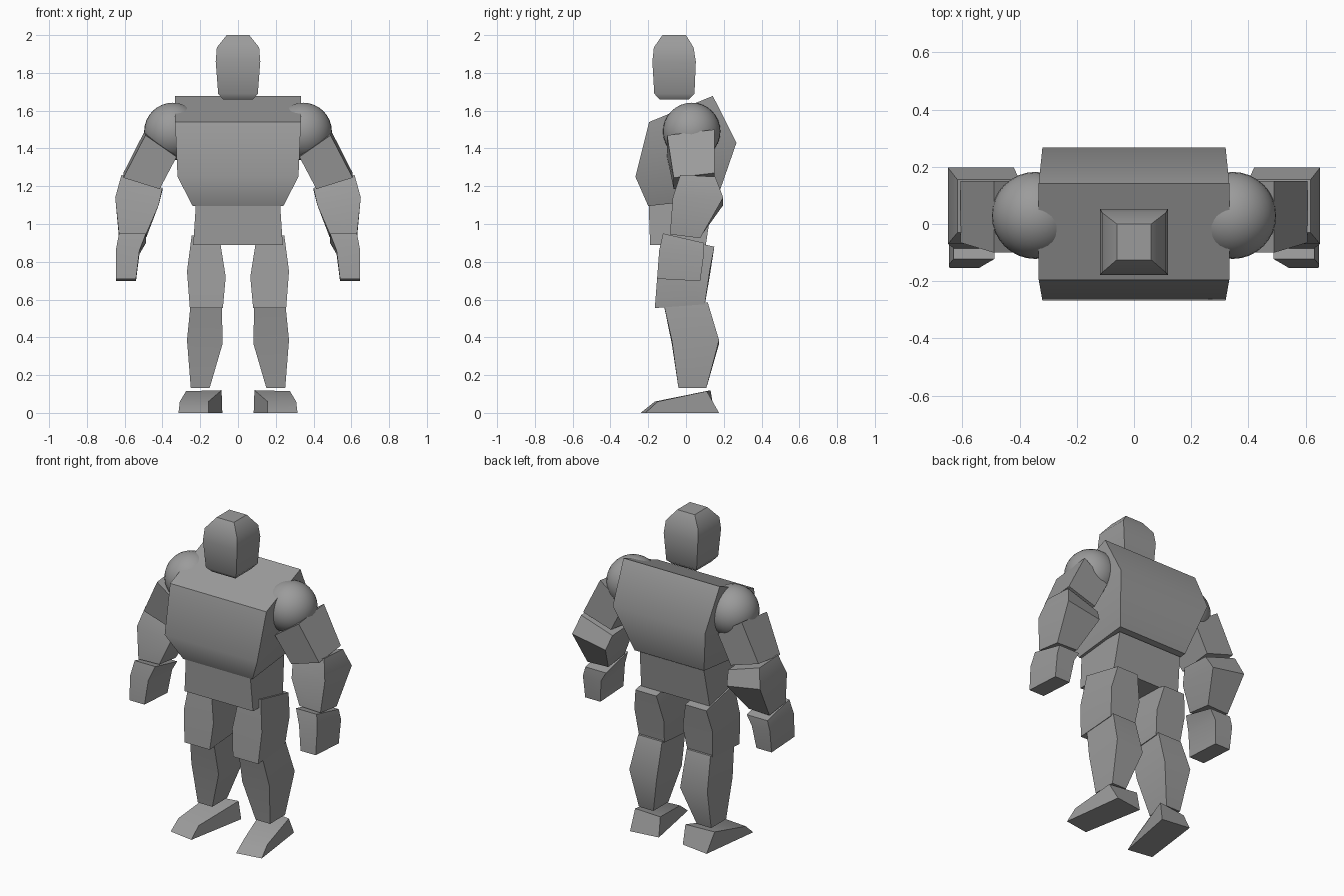
import bpy, math

if "Cube" in bpy.data.objects:
    bpy.data.objects.remove(bpy.data.objects["Cube"])

# one flat grey for the whole figure
grey = bpy.data.materials.new("mid_grey")
grey.diffuse_color = (0.33, 0.33, 0.33, 1)
grey.use_nodes = True
grey.node_tree.nodes["Principled BSDF"].inputs["Base Color"].default_value = grey.diffuse_color


def finish(ob, angle):
    ob.data.materials.append(grey)
    bpy.ops.object.select_all(action='DESELECT')
    bpy.context.view_layer.objects.active = ob
    ob.select_set(True)
    bpy.ops.object.shade_smooth_by_angle(angle=math.radians(angle))


def loft(name, rings, side=1, angle=44):
    """Skin four-cornered rings, listed from top to bottom."""
    verts = [(side * x, y, z) for ring in rings for x, y, z in ring]
    last = 4 * (len(rings) - 1)
    faces = [(3, 2, 1, 0), (last, last + 1, last + 2, last + 3)]
    for k in range(0, last, 4):
        for i in range(4):
            j = (i + 1) % 4
            faces.append((k + i, k + j, k + j + 4, k + i + 4))
    me = bpy.data.meshes.new(name)
    me.from_pydata(verts, [], faces)
    ob = bpy.data.objects.new(name, me)
    bpy.context.collection.objects.link(ob)
    # make normals point outwards
    bpy.context.view_layer.objects.active = ob
    ob.select_set(True)
    bpy.ops.object.mode_set(mode='EDIT')
    bpy.ops.mesh.select_all(action='SELECT')
    bpy.ops.mesh.normals_make_consistent(inside=False)
    bpy.ops.object.mode_set(mode='OBJECT')
    finish(ob, angle)
    return ob


def ring(x0, x1, y0, y1, z0, z1=None, dz=0.0):
    """Corners with height z0 at x0, z1 at x1, and dz added at the back."""
    z1 = z0 if z1 is None else z1
    return [(x0, y0, z0), (x1, y0, z1), (x1, y1, z1 + dz), (x0, y1, z0 + dz)]


def sym(w, y0, y1, z, dz=0.0):
    return ring(-w, w, y0, y1, z, z, dz)


# head
loft("head", [sym(.06, -.125, 0, 2.0), sym(.112, -.17, .04, 1.935),
              sym(.118, -.178, .052, 1.86), sym(.105, -.168, .045, 1.69),
              sym(.08, -.14, .015, 1.66)])

# chest and waist
loft("chest", [sym(.333, -.195, .142, 1.54, .138), sym(.32, -.268, .267, 1.25, .18),
               sym(.24, -.2, .165, 1.095, .04)], angle=50)
loft("waist", [sym(.222, -.198, .14, 1.12), sym(.237, -.19, .105, .89)])

for s, tag in ((1, "left"), (-1, "right")):
    # shoulder ball
    bpy.ops.mesh.primitive_uv_sphere_add(segments=32, ring_count=16, radius=.152,
                                         location=(s * .345, .03, 1.49))
    ball = bpy.context.object
    ball.name = tag + "_shoulder"
    finish(ball, 44)

    # arm
    loft(tag + "_upper_arm", [ring(.325, .49, -.1, .15, 1.355, 1.47, .03),
                              ring(.415, .607, -.065, .15, 1.185, 1.245, .025)], s)
    loft(tag + "_forearm", [ring(.4, .617, -.03, .155, 1.19, 1.26, -.01),
                            ring(.42, .65, -.07, .197, 1.1, 1.14, 0),
                            ring(.485, .63, -.085, .075, .95, .945, -.02)], s)
    loft(tag + "_hand", [ring(.487, .63, -.122, .095, .95, .95, -.05),
                         ring(.522, .647, -.142, .095, .86, .86, -.02),
                         ring(.54, .645, -.153, .075, .71, .71, -.012)], s)

    # leg
    loft(tag + "_thigh", [ring(.1, .245, -.125, .15, .94, .94, -.06),
                          ring(.065, .27, -.15, .125, .72, .75, 0),
                          ring(.08, .255, -.165, .1, .555, .555, .02)], s)
    loft(tag + "_shin", [ring(.085, .25, -.12, .115, .585),
                         ring(.082, .27, -.075, .175, .365, .385, 0),
                         ring(.15, .25, -.04, .108, .132)], s)

    # foot, turned outwards
    loft(tag + "_foot", [
        [(.157, -.165, .06), (.308, -.15, .06), (.275, .11, .115), (.087, .13, .12)],
        [(.155, -.24, 0), (.315, -.215, 0), (.265, .175, 0), (.083, .15, 0)]], s)
